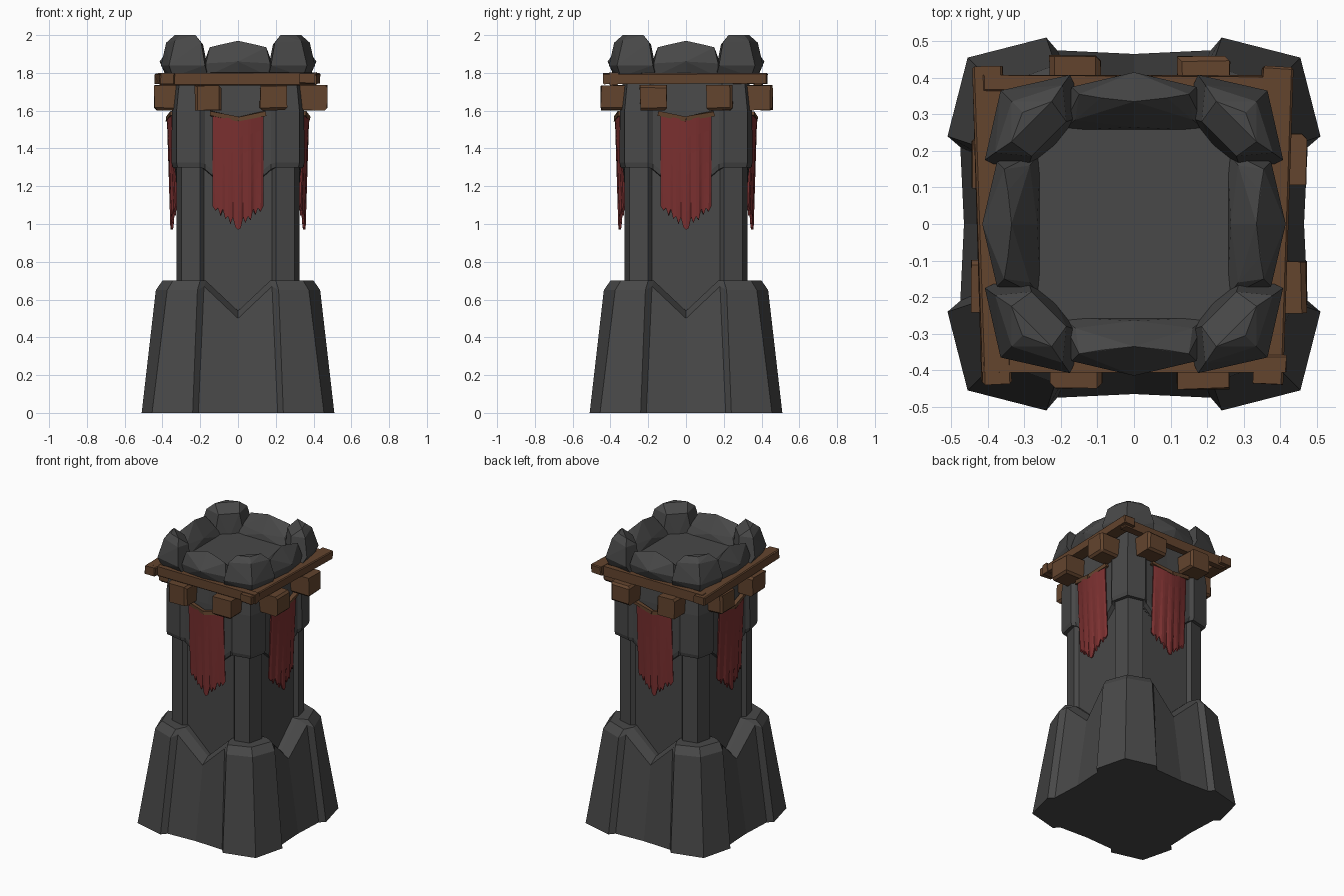
import bpy, bmesh, math, random
from mathutils import Matrix, Vector

random.seed(4)
if "Cube" in bpy.data.objects:
    bpy.data.objects.remove(bpy.data.objects["Cube"])


def material(name, rgb):
    m = bpy.data.materials.new(name)
    m.use_nodes = True
    m.diffuse_color = (*rgb, 1)
    m.node_tree.nodes["Principled BSDF"].inputs["Base Color"].default_value = (*rgb, 1)
    return m


STONE = material("dark_stone", (0.065, 0.065, 0.065))
WOOD = material("brown_wood", (0.125, 0.058, 0.027))
CLOTH = material("red_cloth", (0.20, 0.03, 0.03))
SIDES = ["front", "left", "back", "right"]


def turn(k):
    return Matrix.Rotation(k * math.pi / 2, 4, "Z")


def finish(name, bm, mat, matrix=None):
    bmesh.ops.recalc_face_normals(bm, faces=bm.faces)
    if matrix is not None:
        bm.transform(matrix)
    mesh = bpy.data.meshes.new(name)
    bm.to_mesh(mesh)
    bm.free()
    mesh.materials.append(mat)
    ob = bpy.data.objects.new(name, mesh)
    bpy.context.collection.objects.link(ob)
    return ob


# Tower cross-section: recessed middle panel, panel edge, buttress edge, corner
def ring(bm, mid, inner, outer, corner):
    (m, zm), (ix, iy, zi), (ox, oy, zo), (c, zc) = mid, inner, outer, corner
    quarter = [(0, -m, zm), (ix, -iy, zi), (ox, -oy, zo),
               (c, -c, zc), (oy, -ox, zo), (iy, -ix, zi)]
    return [bm.verts.new(turn(k) @ Vector(p)) for k in range(4) for p in quarter]


def loft(name, sections):
    bm = bmesh.new()
    rings = [ring(bm, *s) for s in sections]
    n = len(rings[0])
    for a, b in zip(rings, rings[1:]):
        for i in range(n):
            j = (i + 1) % n
            bm.faces.new((a[i], a[j], b[j], b[i]))
    bm.faces.new(rings[0])
    bm.faces.new(rings[-1])
    return finish(name, bm, STONE)


loft("tower_base", [
    ((.465, 0), (.21, .475, 0), (.24, .51, 0), (.455, 0)),
    ((.39, .5), (.18, .405, .67), (.215, .435, .65), (.375, .65)),
    ((.33, .54), (.17, .34, .7), (.2, .40, .7), (.345, .7)),
    ((.28, .54), (.17, .28, .7), (.19, .30, .7), (.28, .7)),
])
loft("tower_shaft", [
    ((.30, .4), (.18, .30, .4), (.2, .325, .4), (.30, .4)),
    ((.30, 1.16), (.18, .30, 1.32), (.2, .325, 1.32), (.30, 1.32)),
])
loft("tower_collar", [
    ((.29, 1.13), (.17, .29, 1.28), (.19, .315, 1.3), (.29, 1.3)),
    ((.325, 1.14), (.175, .33, 1.29), (.2, .345, 1.3), (.32, 1.3)),
    ((.33, 1.17), (.175, .335, 1.32), (.2, .352, 1.325), (.325, 1.325)),
    ((.33, 1.6), (.175, .335, 1.6), (.2, .35, 1.6), (.325, 1.6)),
    ((.32, 1.76), (.17, .325, 1.76), (.19, .335, 1.76), (.31, 1.76)),
    ((.32, 1.82), (.17, .325, 1.82), (.19, .335, 1.82), (.31, 1.82)),
])


# Crown rocks are faceted hulls
def rock(name, points, k):
    bm = bmesh.new()
    for p in points:
        bm.verts.new(p)
    r = bmesh.ops.convex_hull(bm, input=bm.verts)
    loose = {g for g in r["geom_interior"] + r["geom_unused"]
             if isinstance(g, bmesh.types.BMVert)}
    bmesh.ops.delete(bm, geom=list(loose), context="VERTS")
    bmesh.ops.dissolve_limit(bm, angle_limit=math.radians(3),
                             verts=bm.verts, edges=bm.edges)
    finish(name, bm, STONE, turn(k))


corner_half = [(.16, .375, 1.78), (.345, .345, 1.78), (.175, .408, 1.84),
               (.365, .365, 1.84), (.195, .38, 1.96), (.335, .335, 1.97),
               (.225, .335, 2.0), (.305, .305, 2.0), (.185, .28, 1.95),
               (.245, .245, 1.96), (.155, .29, 1.8), (.215, .215, 1.8)]
middle_half = [(.17, .36, 1.78), (0, .385, 1.79), (.17, .375, 1.85),
               (0, .415, 1.86), (.15, .355, 1.935), (.09, .345, 1.95),
               (0, .335, 1.97), (.16, .285, 1.87), (0, .265, 1.86),
               (.2, .255, 1.8), (0, .26, 1.8)]
for k, side in enumerate(SIDES):
    rock("corner_rock_" + str(k + 1),
         [q for u, v, z in corner_half for q in ((u, -v, z), (v, -u, z))], k)
    rock("middle_rock_" + side,
         [q for x, v, z in middle_half for q in ((x, -v, z), (-x, -v, z))], k)


# Rough timber between two points
def beam(name, a, b, width, height, matrix=None, chip=.006):
    a, b = Vector(a), Vector(b)
    along = (b - a).normalized()
    across = Vector((0, 0, 1)).cross(along).normalized()
    up = along.cross(across)
    frame = Matrix((along, across, up)).transposed().to_4x4()
    frame.translation = (a + b) / 2
    bm = bmesh.new()
    bmesh.ops.create_cube(bm, size=1)
    bmesh.ops.scale(bm, verts=bm.verts, vec=((b - a).length, width, height))
    for v in bm.verts:
        v.co += Vector([random.uniform(-.003, .003) for _ in range(3)])
    if chip:
        bmesh.ops.bevel(bm, geom=random.sample(list(bm.edges), 5), offset=chip,
                        segments=1, affect="EDGES")
    bm.transform(frame)
    return finish(name, bm, WOOD, matrix)


beam("frame_beam_right", (-.40, .43, 1.77), (-.375, -.437, 1.77), .08, .055)
beam("frame_beam_left", (.393, .43, 1.77), (.368, -.437, 1.77), .083, .055)
beam("frame_beam_front", (-.415, -.382, 1.765), (.415, -.382, 1.768), .045, .066)
beam("frame_beam_back", (-.415, .382, 1.768), (.415, .382, 1.765), .045, .066)

# Support blocks under the frame: two offsets and the reach on each side
reach = [(-.157, .187, .45), (-.172, .177, .472),
         (-.19, .16, .46), (-.17, .17, .443)]
for k, (s0, s1, out) in enumerate(reach):
    for s, tag in ((s0, "a"), (s1, "b")):
        beam("support_block_" + SIDES[k] + "_" + tag,
             (s, -.30, 1.668), (s, -out, 1.668), .142, .132, turn(k), .014)


# Ragged banners with a bent hanging bar
def banner(k):
    cols, rows, half = 20, 6, .132
    tooth = (.03, -.012, .012, -.018)
    bm = bmesh.new()
    grid = []
    for i in range(cols + 1):
        x = half * (2 * i / cols - 1)
        t = abs(x) / half
        top = 1.55 + .03 * t
        low = .985 + .11 * t + (tooth[i % 4] if 0 < t < 1 else 0)
        if t < .01:
            low = .97
        line = []
        for j in range(rows + 1):
            f = j / rows
            depth = .37 - .022 * f - .022 * t * t + .004 * f * math.cos(14 * t)
            line.append(bm.verts.new((x, -depth, top + (low - top) * f)))
        grid.append(line)
    for p, q in zip(grid, grid[1:]):
        for j in range(rows):
            bm.faces.new((p[j], p[j + 1], q[j + 1], q[j]))
    ob = finish("banner_" + SIDES[k], bm, CLOTH, turn(k))
    mod = ob.modifiers.new("thickness", "SOLIDIFY")
    mod.thickness = .012
    mod.offset = 0
    for s, tag in ((-1, "a"), (1, "b")):
        beam("banner_bar_" + SIDES[k] + "_" + tag, (0, -.368, 1.556),
             (s * .148, -.348, 1.585), .026, .024, turn(k), 0)


for k in range(4):
    banner(k)
